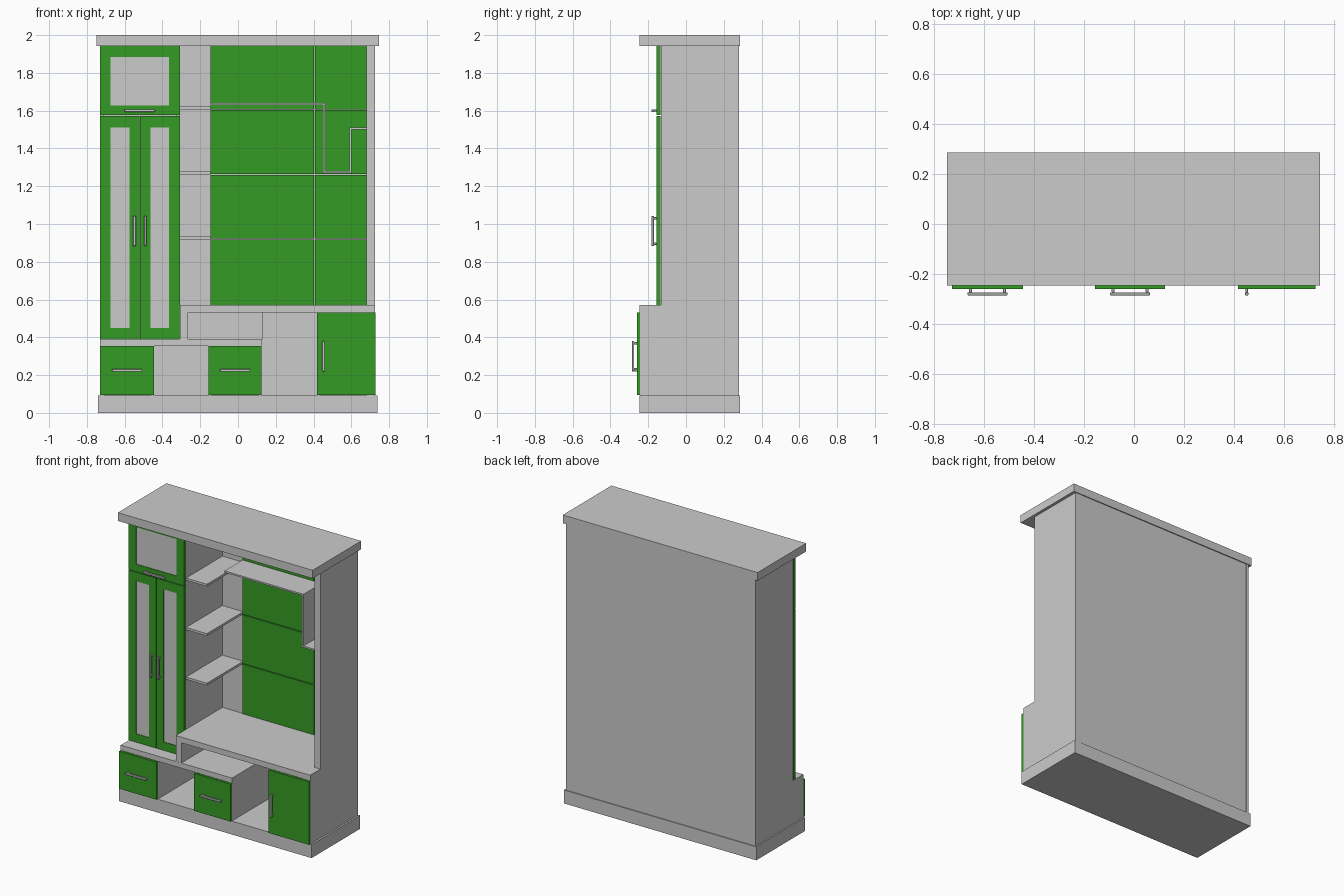
import bpy, bmesh
from mathutils import Vector

if "Cube" in bpy.data.objects:
    bpy.data.objects.remove(bpy.data.objects["Cube"])

green = bpy.data.materials.new("green_paint")
green.diffuse_color = (0.036, 0.33, 0.018, 1)
green.use_nodes = True
green.node_tree.nodes["Principled BSDF"].inputs["Base Color"].default_value = green.diffuse_color


def make(name, bm, mat=None):
    bmesh.ops.recalc_face_normals(bm, faces=bm.faces)
    me = bpy.data.meshes.new(name)
    bm.to_mesh(me)
    bm.free()
    ob = bpy.data.objects.new(name, me)
    bpy.context.collection.objects.link(ob)
    if mat:
        me.materials.append(mat)
    return ob


def add_box(bm, x, y, z):
    verts = bmesh.ops.create_cube(bm, size=1)["verts"]
    for v in verts:
        v.co = Vector([(r[0] + r[1]) / 2 + c * (r[1] - r[0]) for r, c in zip((x, y, z), v.co)])


def box(name, x, y, z, mat=None):
    bm = bmesh.new()
    add_box(bm, x, y, z)
    return make(name, bm, mat)


def prism(name, pts, axis, a, b):
    """Extrude a closed 2D outline along x (outline in yz) or y (outline in xz)."""
    bm = bmesh.new()
    place = (lambda p: (a, p[0], p[1])) if axis == "x" else (lambda p: (p[0], a, p[1]))
    face = bm.faces.new([bm.verts.new(place(p)) for p in pts])
    ext = bmesh.ops.extrude_face_region(bm, geom=[face])["geom"]
    move = Vector((b - a, 0, 0) if axis == "x" else (0, b - a, 0))
    bmesh.ops.translate(bm, vec=move, verts=[g for g in ext if isinstance(g, bmesh.types.BMVert)])
    return make(name, bm)


def glazed_door(name, x, z, gx, gz, y=(-0.156, -0.134)):
    """Green frame with a grey inset pane."""
    bm = bmesh.new()

    def ring(rx, rz, yy):
        return [bm.verts.new((px, yy, pz)) for px, pz in
                ((rx[0], rz[0]), (rx[1], rz[0]), (rx[1], rz[1]), (rx[0], rz[1]))]
    rings = [ring(x, z, y[0]), ring(gx, gz, y[0]), ring(gx, gz, y[1]), ring(x, z, y[1])]
    for k in range(4):
        r, s = rings[k], rings[(k + 1) % 4]
        for i in range(4):
            j = (i + 1) % 4
            bm.faces.new((r[i], r[j], s[j], s[i]))
    make(name + "_frame", bm, green)
    box(name + "_pane", gx, (y[0] + 0.004, y[1] - 0.004), gz)


def handle(name, x, z, face_y, vertical=False):
    """Bar handle on two short posts, centred on (x, z)."""
    bm = bmesh.new()

    def piece(lo, hi, half, y0, y1):
        if vertical:
            add_box(bm, (x - half, x + half), (y0, y1), (z + lo, z + hi))
        else:
            add_box(bm, (x + lo, x + hi), (y0, y1), (z - half, z + half))
    piece(-0.08, 0.08, 0.007, face_y - 0.026, face_y - 0.014)
    for s in (-0.068, 0.068):
        piece(s - 0.006, s + 0.006, 0.005, face_y - 0.015, face_y + 0.002)
    ob = make(name, bm)
    bev = ob.modifiers.new("soft_edges", "BEVEL")
    bev.width, bev.segments = 0.002, 1


BACK, UP, LOW = 0.28, -0.133, -0.244

# plinth, top slab, back panel
box("plinth", (-0.74, 0.738), (-0.247, 0.286), (0, 0.093))
box("top_slab", (-0.75, 0.746), (-0.247, 0.286), (1.943, 2.0))
box("back_panel", (-0.72, 0.72), (0.266, BACK - 0.001), (0.09, 1.945))


# stepped side walls
def side(name, a, b, step):
    prism(name, [(BACK, 0.09), (LOW, 0.09), (LOW, step), (UP, step), (UP, 1.945), (BACK, 1.945)], "x", a, b)


side("left_side", -0.73, -0.71, 0.39)
side("right_side", 0.68, 0.726, 0.57)

# wardrobe inner wall and worktops
box("wardrobe_wall", (-0.325, -0.306), (UP, 0.27), (0.385, 1.945))
box("low_worktop", (-0.729, 0.126), (LOW - 0.001, 0.27), (0.355, 0.391))
box("high_worktop", (-0.306, 0.725), (LOW - 0.001, 0.27), (0.532, 0.571))
box("niche_wall", (-0.306, -0.264), (LOW, 0.27), (0.388, 0.535))
box("niche_back", (-0.265, 0.13), (0.25, 0.268), (0.388, 0.535))

# base dividers
for i, (x, top) in enumerate(((-0.46, 0.357), (-0.157, 0.357), (0.109, 0.357), (0.419, 0.535))):
    box(f"base_divider_{i + 1}", (x, x + 0.016), (LOW, 0.27), (0.09, top))

# drawers and base door
for n, x0, x1 in (("left_drawer", -0.73, -0.445), ("middle_drawer", -0.156, 0.125)):
    box(n, (x0, x1), (-0.26, LOW), (0.094, 0.354), green)
    handle(n + "_handle", (x0 + x1) / 2, 0.225, -0.26)
box("base_door", (0.418, 0.727), (-0.26, LOW), (0.094, 0.531), green)
handle("base_door_handle", 0.452, 0.3, -0.26, True)

# wardrobe doors
glazed_door("top_door", (-0.73, -0.307), (1.576, 1.943), (-0.675, -0.365), (1.628, 1.885))
glazed_door("left_door", (-0.73, -0.522), (0.392, 1.572), (-0.675, -0.574), (0.45, 1.51))
glazed_door("right_door", (-0.518, -0.307), (0.392, 1.572), (-0.463, -0.365), (0.45, 1.51))
handle("top_door_handle", -0.52, 1.6, -0.156)
handle("left_door_handle", -0.548, 0.963, -0.156, True)
handle("right_door_handle", -0.491, 0.963, -0.156, True)

# side shelves
for i, z in enumerate((0.918, 1.262, 1.605)):
    box(f"side_shelf_{i + 1}", (-0.307, -0.146), (UP, 0.268), (z, z + 0.016))

# green wall tiles with thin gaps
xs, zs, g = (-0.146, 0.405, 0.683), (0.57, 0.92, 1.262, 1.605, 1.945), 0.0025
for i in range(2):
    for j in range(4):
        box(f"wall_tile_{i}_{j}", (xs[i] + (g if i else 0), xs[i + 1] - g),
            (0.258, 0.27), (zs[j] + g, zs[j + 1] - g), green)

# zigzag wall shelf
t = 0.011
prism("zigzag_shelf", [
    (-0.146, 1.64), (0.461, 1.64), (0.461, 1.27 + t), (0.59, 1.27 + t), (0.59, 1.511), (0.682, 1.511),
    (0.682, 1.511 - t), (0.59 + t, 1.511 - t), (0.59 + t, 1.27), (0.461 - t, 1.27),
    (0.461 - t, 1.64 - t), (-0.146, 1.64 - t)], "y", 0.06, 0.262)
